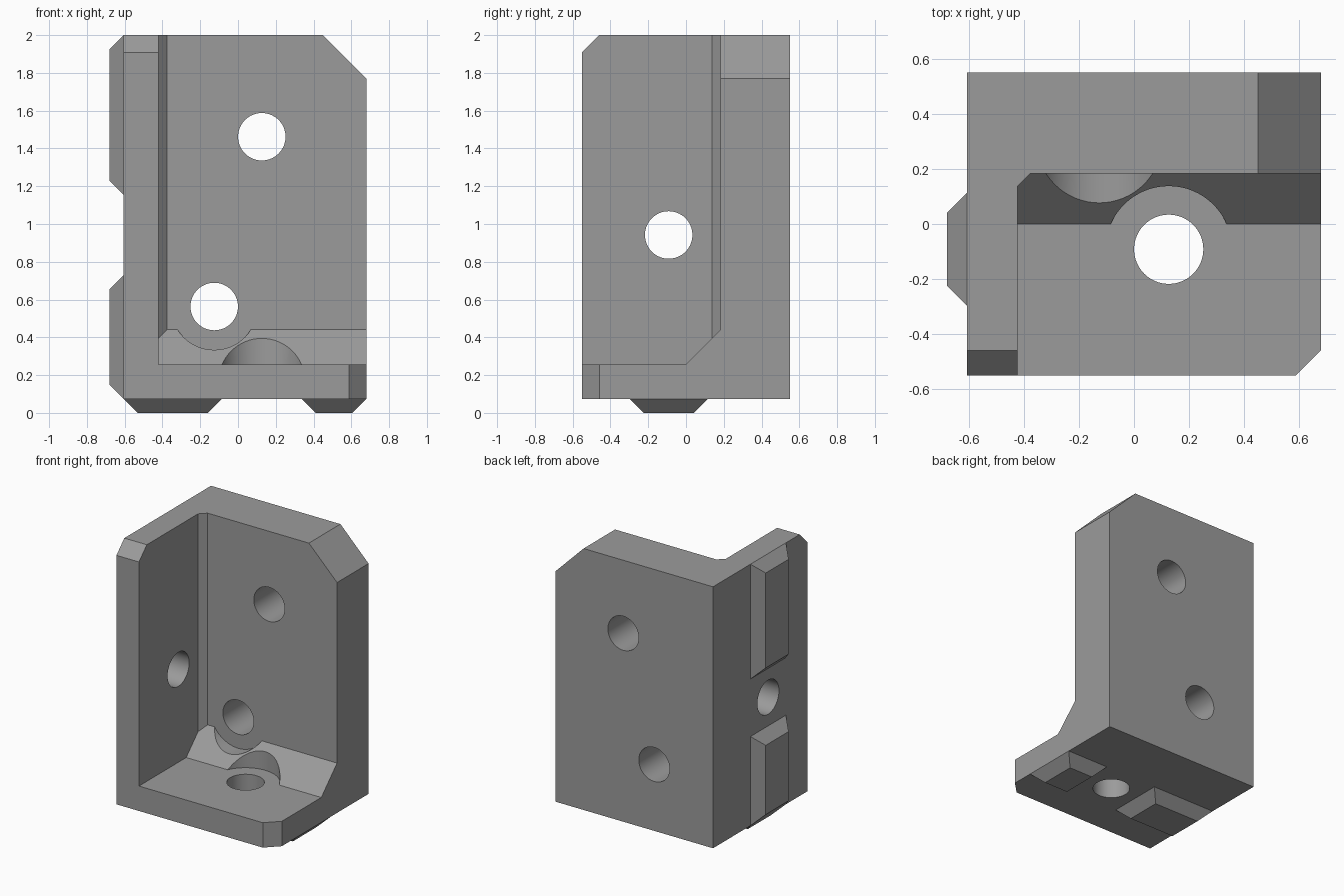
import bpy, bmesh, math
from mathutils import Vector, Matrix

if "Cube" in bpy.data.objects:
    bpy.data.objects.remove(bpy.data.objects["Cube"])

U = 2 / 43.6                      # design unit: block is 28 x 24 x 42 units, rails 1.6 deep
RAIL = 1.6 * U
X0, X1 = -0.679 + RAIL, 0.679     # block extents
Y0, Y1 = -12 * U, 12 * U
Z0, Z1 = RAIL, 2.0
WX, WY, WZ = X0 + 4 * U, 4 * U, Z0 + 4 * U   # inner faces of side wall, back wall, floor
CY = Y0 + 10 * U                  # centre line of rails
R_HOLE, R_HEAD = 2.74 * U, 5 * U

grey = bpy.data.materials.new("mid_grey")
grey.diffuse_color = (0.33, 0.33, 0.33, 1)
grey.use_nodes = True
grey.node_tree.nodes["Principled BSDF"].inputs["Base Color"].default_value = grey.diffuse_color


def finish(bm, name):
    bmesh.ops.recalc_face_normals(bm, faces=bm.faces)
    mesh = bpy.data.meshes.new(name)
    bm.to_mesh(mesh)
    bm.free()
    ob = bpy.data.objects.new(name, mesh)
    bpy.context.collection.objects.link(ob)
    mesh.materials.append(grey)
    return ob


def block(name, lo, hi, cuts=()):
    """Box from lo to hi; each cut (point, outward normal) slices an edge off."""
    bm = bmesh.new()
    bmesh.ops.create_cube(bm, size=1)
    lo, hi = Vector(lo), Vector(hi)
    for v in bm.verts:
        v.co = [(a + b) / 2 + c * (b - a) for a, b, c in zip(lo, hi, v.co)]
    for point, normal in cuts:
        res = bmesh.ops.bisect_plane(bm, geom=bm.verts[:] + bm.edges[:] + bm.faces[:],
                                     plane_co=point, plane_no=normal, clear_outer=True)
        edges = [e for e in res["geom_cut"] if isinstance(e, bmesh.types.BMEdge)]
        bmesh.ops.contextual_create(bm, geom=edges)
    return finish(bm, name)


def rail(name, a0, a1, side):
    """Bevelled key, running along z on the left side or along x underneath."""
    bm = bmesh.new()
    rings = []
    for d in (0, RAIL):
        ring = []
        for a, y in ((a0 + d, CY - 4.5 * U + d), (a1 - d, CY - 4.5 * U + d),
                     (a1 - d, CY + 4.5 * U - d), (a0 + d, CY + 4.5 * U - d)):
            ring.append(bm.verts.new((X0 - d, y, a) if side else (a, y, Z0 - d)))
        rings.append(ring)
    for ring in rings:
        bm.faces.new(ring)
    for i in range(4):
        j = (i + 1) % 4
        bm.faces.new((rings[0][i], rings[0][j], rings[1][j], rings[1][i]))
    return finish(bm, name)


def cylinder(name, start, axis, length, radius):
    bm = bmesh.new()
    axis = Vector(axis)
    turn = Vector((0, 0, 1)).rotation_difference(axis).to_matrix().to_4x4()
    place = Matrix.Translation(Vector(start) + axis * length / 2) @ turn
    bmesh.ops.create_cone(bm, cap_ends=True, segments=64, radius1=radius, radius2=radius,
                          depth=length, matrix=place)
    return finish(bm, name)


def combine(target, tool, operation):
    mod = target.modifiers.new(operation, 'BOOLEAN')
    mod.operation, mod.solver, mod.object = operation, 'EXACT', tool
    bpy.context.view_layer.objects.active = target
    bpy.ops.object.modifier_apply(modifier=mod.name)
    bpy.data.objects.remove(tool)


# Outer block with three cut corners: back wall top, floor front, side wall top
bracket = block("corner_bracket", (X0, Y0, Z0), (X1, Y1, Z1), [
    ((X1 - 5 * U, 0, Z1), (1, 0, 1)),
    ((X1 - 2 * U, Y0, 0), (1, -1, 0)),
    ((0, Y0 + 2 * U, Z1), (0, -1, 1))])

# Open inside, leaving a sloped web at the floor and a small one in the wall corner
combine(bracket, block("cavity", (WX, -2, WZ), (2, WY, 3), [
    ((0, WY - 4 * U, WZ), (0, 1, -1)),
    ((WX + U, WY, 0), (-1, 1, 0))]), 'DIFFERENCE')

# Locating rails
GAP = 4.62 * U
for name, a0, a1, side in (("side_rail_upper", 0.942 + GAP, Z1, True),
                           ("side_rail_lower", Z0, 0.942 - GAP, True),
                           ("base_rail_left", X0, 0.126 - GAP, False),
                           ("base_rail_right", 0.126 + GAP, X1, False)):
    combine(bracket, rail(name, a0, a1, side), 'UNION')

# Bolt holes through back wall, side wall and floor
for start, axis in (((0.126, 0, 1.462), (0, 1, 0)),
                    ((-0.126, 0, 0.563), (0, 1, 0)),
                    ((-0.2, CY, 0.942), (-1, 0, 0)),
                    ((0.126, CY, 0.6), (0, 0, -1))):
    combine(bracket, cylinder("bolt_hole", start, axis, 1.0, R_HOLE), 'DIFFERENCE')

# Bolt head clearances cut into the sloped web
combine(bracket, cylinder("head_clearance", (-0.126, WY, 0.563), (0, -1, 0), 0.6, R_HEAD), 'DIFFERENCE')
combine(bracket, cylinder("head_clearance", (0.126, CY, WZ), (0, 0, 1), 0.6, R_HEAD), 'DIFFERENCE')

bpy.ops.object.select_all(action='DESELECT')
bracket.select_set(True)
bpy.context.view_layer.objects.active = bracket
bpy.ops.object.shade_smooth_by_angle(angle=math.radians(30))
